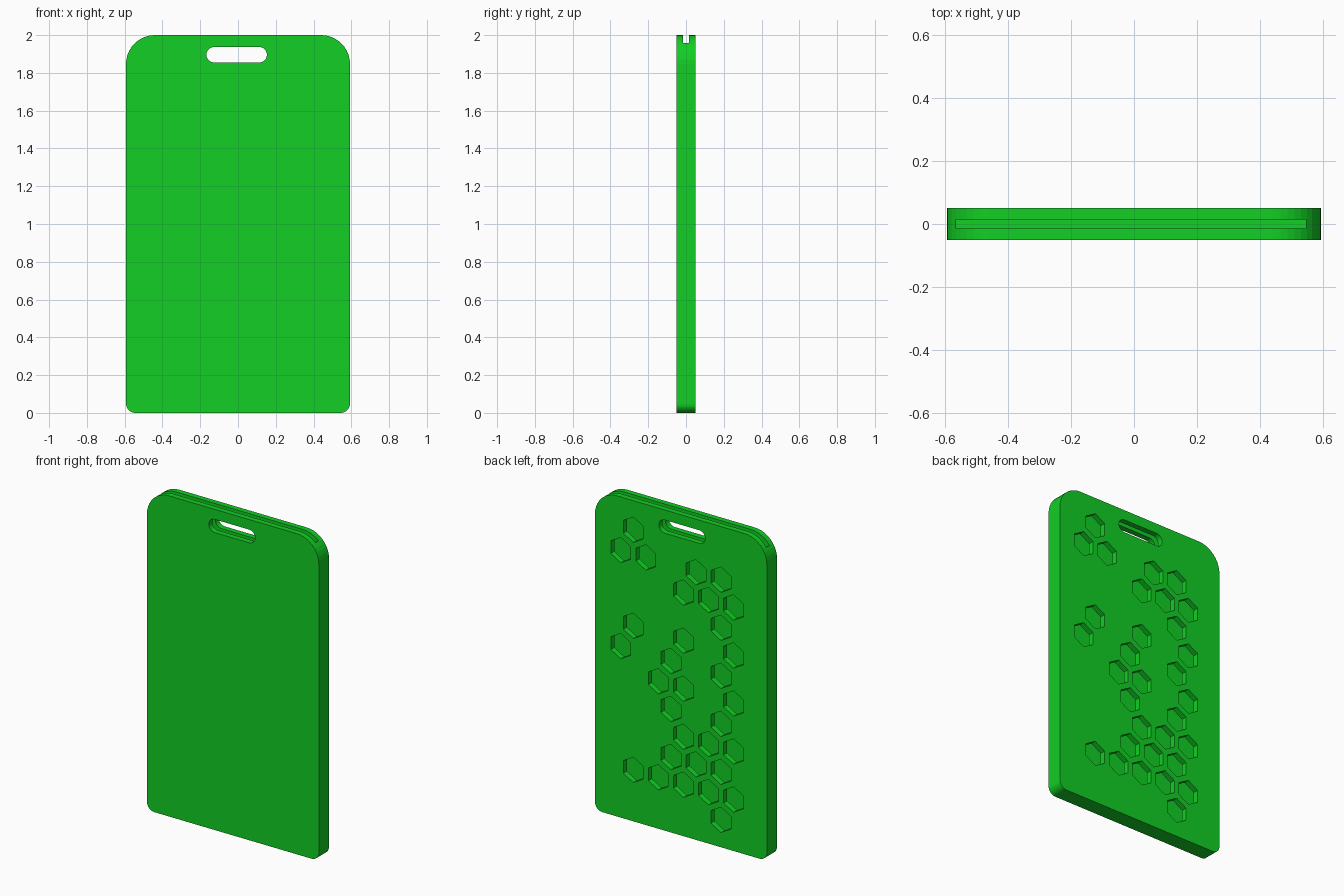
import bpy, bmesh, math

if "Cube" in bpy.data.objects:
    bpy.data.objects.remove(bpy.data.objects["Cube"])

green = bpy.data.materials.new("bright_green")
green.diffuse_color = (0.006, 0.62, 0.018, 1)
green.use_nodes = True
green.node_tree.nodes["Principled BSDF"].inputs["Base Color"].default_value = green.diffuse_color


def prism(name, outlines, y0, y1):
    """Extrude closed x-z outlines from y0 to y1 into one object."""
    bm = bmesh.new()
    for pts in outlines:
        face = bm.faces.new([bm.verts.new((x, y0, z)) for x, z in pts])
        ext = bmesh.ops.extrude_face_region(bm, geom=[face])
        verts = [v for v in ext["geom"] if isinstance(v, bmesh.types.BMVert)]
        bmesh.ops.translate(bm, verts=verts, vec=(0, y1 - y0, 0))
    bmesh.ops.recalc_face_normals(bm, faces=bm.faces)
    me = bpy.data.meshes.new(name)
    bm.to_mesh(me)
    bm.free()
    me.materials.append(green)
    ob = bpy.data.objects.new(name, me)
    bpy.context.collection.objects.link(ob)
    return ob


def arc(cx, cz, r, a0, a1, n):
    return [(cx + r * math.cos(math.radians(a0 + (a1 - a0) * i / n)),
             cz + r * math.sin(math.radians(a0 + (a1 - a0) * i / n)))
            for i in range(n + 1)]


# Card holder body: small radius below, large radius above
W, H, T, RB, RT = 0.593, 2.0, 0.05, 0.05, 0.153
body = (arc(W - RB, RB, RB, -90, 0, 8) + arc(W - RT, H - RT, RT, 0, 90, 10)
        + arc(RT - W, H - RT, RT, 90, 180, 10) + arc(RB - W, RB, RB, 180, 270, 8))
holder = prism("card_holder", [body], -T, T)

# Card pocket, open at the top
pocket = prism("pocket_cutter",
               [[(-0.565, 0.05), (0.545, 0.05), (0.545, 2.1), (-0.565, 2.1)]], -0.015, 0.015)

# Lanyard slot through both walls
r = 0.041
slot = prism("lanyard_slot_cutter",
             [arc(0.153 - r, 1.896, r, -90, 90, 12) + arc(-0.167 + r, 1.896, r, 90, 270, 12)],
             -0.1, 0.1)

# Honeycomb holes in the back wall: columns used in each row, from the bottom
rows = [[-2], [-2, -1, 0, 1, 2], [-2, -1, 0], [-2, -1, 0], [-2, 0], [-2, 0, 1],
        [-2, 0, 2], [-2, 0, 2], [-2], [-2, -1, 0], [-2, -1, 1, 2], [2]]
PITCH, HEX_R = 0.1729, 0.079
hexes = []
for j, cols in enumerate(rows):
    for c in cols:
        cx = -0.017 + PITCH * (c + (0 if j % 2 else 0.5))
        cz = 0.171 + j * PITCH * math.sqrt(3) / 2
        hexes.append(arc(cx, cz, HEX_R, 30, 330, 5))
holes = prism("honeycomb_cutter", hexes, 0.002, 0.1)

# Cut everything and bake the result
cutters = [pocket, slot, holes]
for c in cutters:
    m = holder.modifiers.new(c.name, "BOOLEAN")
    m.operation, m.solver, m.object = "DIFFERENCE", "EXACT", c
dg = bpy.context.evaluated_depsgraph_get()
mesh = bpy.data.meshes.new_from_object(holder.evaluated_get(dg))
holder.modifiers.clear()
holder.data = mesh
mesh.materials.clear()
mesh.materials.append(green)
for p in mesh.polygons:
    p.material_index = 0
for c in cutters:
    bpy.data.objects.remove(c)
